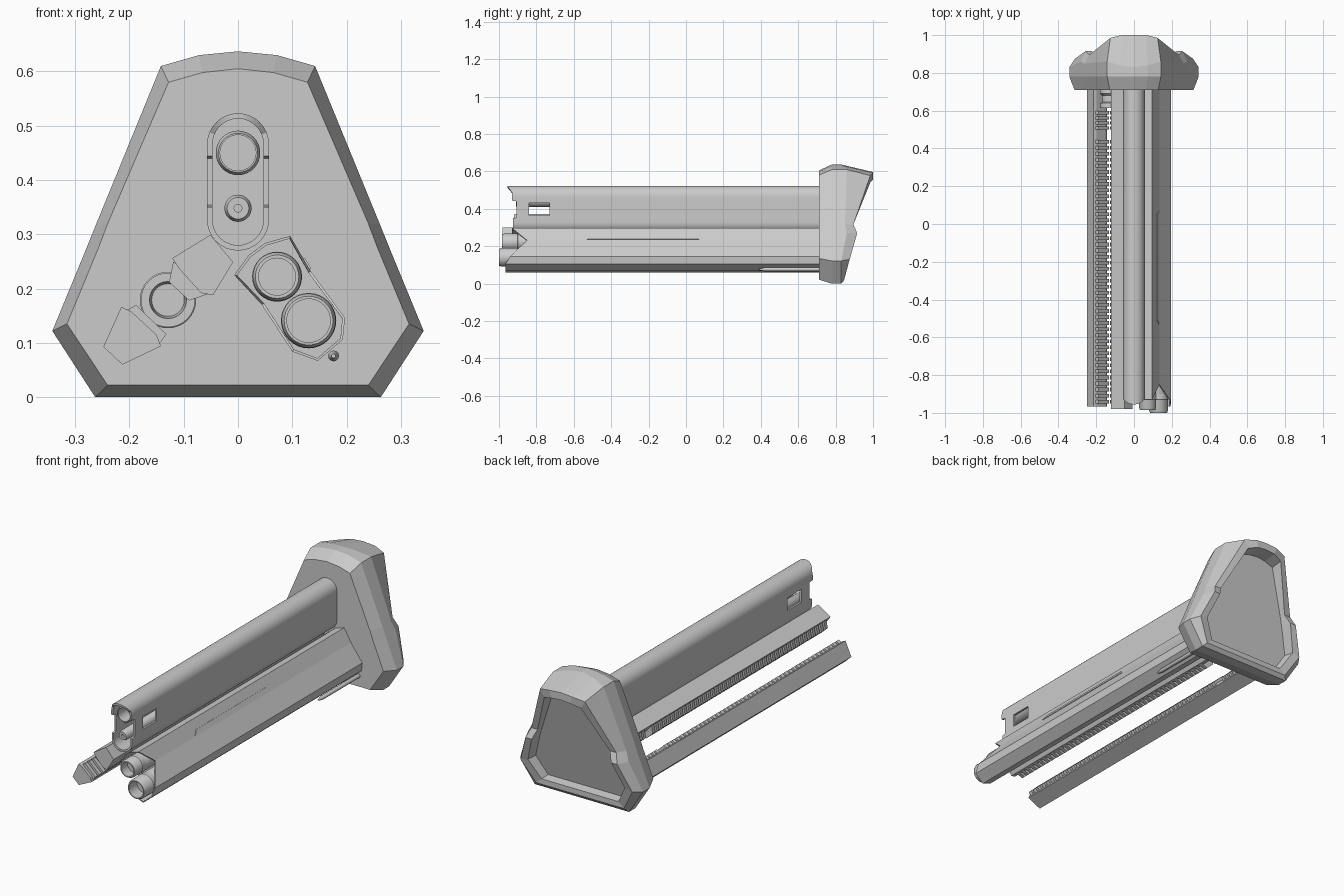
import bpy, bmesh, math
from mathutils import Vector

if "Cube" in bpy.data.objects:
    bpy.data.objects.remove(bpy.data.objects["Cube"])


def loft(name, rings, cap_start=True, cap_end=True, smooth=None, outward=True):
    """Skin a list of equal-length point rings."""
    bm = bmesh.new()
    vs = [[bm.verts.new(p) for p in ring] for ring in rings]
    n = len(rings[0])
    for a, b in zip(vs, vs[1:]):
        for i in range(n):
            j = (i + 1) % n
            bm.faces.new((a[i], b[i], b[j], a[j]))
    if cap_start:
        bm.faces.new(vs[0])
    if cap_end:
        bm.faces.new(vs[-1][::-1])
    if outward:
        bmesh.ops.recalc_face_normals(bm, faces=bm.faces[:])
    me = bpy.data.meshes.new(name)
    bm.to_mesh(me)
    bm.free()
    ob = bpy.data.objects.new(name, me)
    bpy.context.collection.objects.link(ob)
    if smooth:
        activate(ob)
        bpy.ops.object.shade_smooth_by_angle(angle=math.radians(smooth))
    return ob


def activate(ob):
    bpy.ops.object.select_all(action='DESELECT')
    ob.select_set(True)
    bpy.context.view_layer.objects.active = ob


def ccw(pts):
    area = sum(a[0] * b[1] - b[0] * a[1] for a, b in zip(pts, pts[1:] + pts[:1]))
    return pts if area > 0 else pts[::-1]


def prism(name, pts, y0, y1):
    return loft(name, [[(x, y, z) for x, z in pts] for y in (y0, y1)])


def lathe(name, cx, cz, prof, sides=32):
    """Turn (radius, y) pairs around an axis parallel to y."""
    ang = [2 * math.pi * i / sides for i in range(sides)]
    return loft(name, [[(cx + r * math.cos(a), y, cz + r * math.sin(a)) for a in ang]
                       for r, y in prof], smooth=35)


def shell(name, pts, y_back, thick):
    """Open-ended thin-walled bar; pts are (x, z, y_front)."""
    pts = ccw(pts)
    ob = loft(name, [[(x, y, z) for x, z, y in pts], [(x, y_back, z) for x, z, y in pts]],
              False, False, outward=False)
    activate(ob)
    m = ob.modifiers.new("wall", 'SOLIDIFY')
    m.thickness, m.offset = thick, -1
    bpy.ops.object.modifier_apply(modifier=m.name)
    return ob


# End housing: mirrored rings from front face to recessed back panel
def ring(half, ys):
    h = [(x, y, z) for (x, z), y in zip(half, ys)]
    return h + [(-x, y, z) for x, y, z in h[-2::-1]]


front = [(.24, .022), (.315, .135), (.257, .275), (.24, .32), (.128, .58), (.065, .598), (0, .605)]
full = [(.263, 0), (.342, .122), (.281, .27), (.262, .317), (.142, .61), (.072, .63), (0, .637)]
rim = [(.245, .018), (.312, .13), (.256, .27), (.237, .317), (.125, .578), (.065, .592), (0, .597)]
inner = [(.215, .045), (.27, .14), (.222, .27), (.202, .317), (.102, .54), (.05, .555), (0, .56)]
rim_y = [.845, .875, .915, .895, .985, 1, 1]
loft("end_housing", [
    ring(front, [.71] * 7),
    ring(full, [.78] * 7),
    ring(full, [.83, .83, .86, .85, .86, .84, .83]),
    ring(rim, rim_y),
    ring(inner, rim_y),
    ring([(x * .97, z * .97 + .008) for x, z in inner], [.79 + .25 * z for x, z in inner]),
])

# Upper bar: hollow rounded shell with a stepped muzzle and a side window
R, TOP, LOW = .057, .466, .327
half = [(R * math.sin(a), TOP + R * math.cos(a),
         -.93 - .025 * max(0, math.cos(a) * 1.6 - .6))
        for a in [math.pi / 2 * i / 8 for i in range(9)]]
half += [(R, .444, -.93), (R, .440, -.905), (R, .354, -.905), (R, .350, -.925)]
half += [(R * math.cos(a), LOW - R * math.sin(a), -.925)
         for a in [math.pi / 2 * i / 8 for i in range(9)]]
outline = half + [(-x, z, y) for x, z, y in half[-2:0:-1]]
upper = shell("upper_bar", outline, .73, .01)
cutter = prism("window_cutter", [(-.1, .365), (.1, .365), (.1, .43), (-.1, .43)], -.84, -.73)
cutter.hide_render = True
activate(upper)
mod = upper.modifiers.new("window", 'BOOLEAN')
mod.operation, mod.object, mod.solver = 'DIFFERENCE', cutter, 'EXACT'
bpy.ops.object.modifier_apply(modifier=mod.name)
bpy.data.objects.remove(cutter)
bpy.ops.object.shade_smooth_by_angle(angle=math.radians(25))


# Tubes inside the upper and right bars
def tube(name, x, z, r, bore, y0, depth):
    lathe(name, x, z, [(r, .72), (r, y0 + .012), (r - .005, y0), (bore, y0),
                       (bore, y0 + depth)])


tube("upper_large_tube", 0, .45, .041, .033, -.91, .4)
tube("upper_small_tube", 0, .348, .025, .007, -.92, .1)
tube("right_inner_tube", .072, .222, .045, .034, -.985, .3)
tube("right_outer_tube", .13, .141, .050, .040, -1.0, .3)
for i, (x, z, r) in enumerate([(.072, .222, .046), (.13, .141, .051)]):
    lathe("tube_collar_%d" % i, x, z, [(r - .004, -.935), (r, -.93), (r, -.90), (r - .004, -.895)])

# Right bar: faceted hollow shell with notched front
right_pts = [(-.007, .225, -.93), (.02, .262, -.93), (.05, .284, -.93), (.096, .297, -.93),
             (.134, .232, -.85), (.197, .146, -.94), (.193, .106, -.965),
             (.147, .067, -.965), (.1, .084, -.965), (.044, .17, -.85)]
shell("right_bar", right_pts, .73, .005)


# Raised strip on the right bar's outer face, and the small rod under it
def on_face(z, y, lift):
    return (.134 - (z - .232) * .585 + .865 * lift, y, z + .5 * lift)


strip = [(.236, -.53), (.255, -.51), (.255, .05), (.236, .07)]
loft("right_bar_strip", [[on_face(z, y, k) for z, y in strip] for k in (-.002, .003)])
lathe("lower_rod", .176, .076, [(.004, .39), (.010, .42), (.010, .72)], 12)

# Left bar: two faceted rails with facing rows of teeth
upper_rail = [(-.051, .299), (-.009, .249), (-.046, .188), (-.068, .192), (-.108, .236), (-.121, .256)]
lower_rail = [(-.248, .093), (-.213, .06), (-.142, .094), (-.15, .115), (-.197, .158), (-.215, .166)]
prism("left_upper_rail", upper_rail, -.98, .73)
prism("left_lower_rail", lower_rail, -.965, .73)
upper_tooth = [(-.055, .19), (-.09, .178), (-.127, .212), (-.119, .25)]
lower_tooth = [(-.145, .098), (-.132, .116), (-.188, .17), (-.205, .16)]


def rack(name, section, y0, y1, pitch):
    parts = []
    for i in range(int((y1 - y0) / pitch)):
        y = y0 + i * pitch
        parts.append(prism(name, section, y, y + pitch * .6))
    activate(parts[0])
    for p in parts:
        p.select_set(True)
    bpy.ops.object.join()


for label, section in (("upper", upper_tooth), ("lower", lower_tooth)):
    rack(label + "_rack_teeth", section, -.95, .46, .032)
    rack(label + "_rear_teeth", section, .5, .61, .027)

# Stepped socket where the rails meet the housing
lathe("left_socket", -.129, .179, [(.052, .72), (.052, .69), (.04, .68), (.04, .645), (.05, .64),
                                   (.05, .615), (.034, .615), (.03, .66)])
